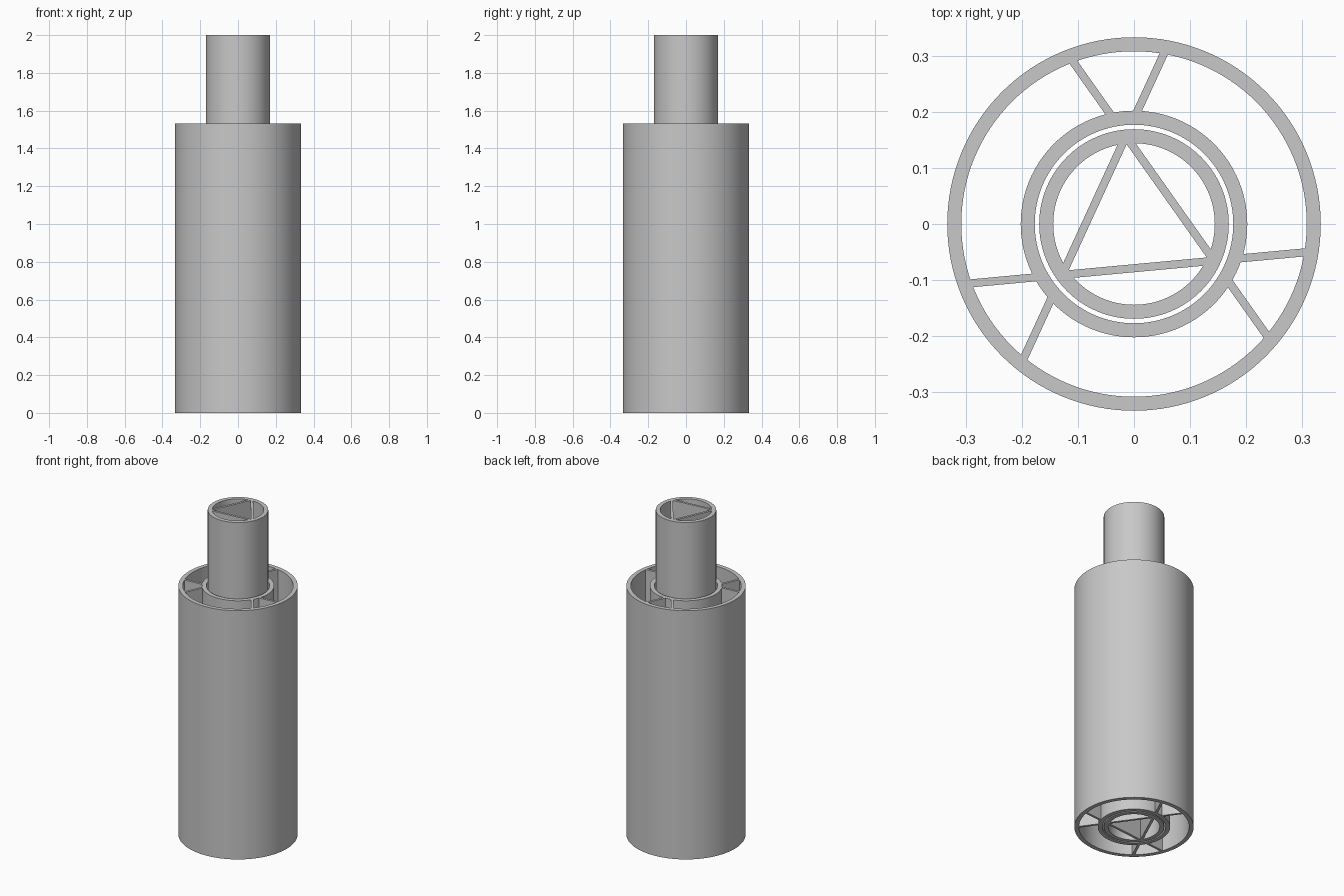
import bpy
import bmesh
from math import sqrt, radians
from mathutils import Matrix, Vector

if "Cube" in bpy.data.objects:
    bpy.data.objects.remove(bpy.data.objects["Cube"], do_unlink=True)

grey = bpy.data.materials.new("plain grey")
grey.use_nodes = True
grey.diffuse_color = (0.58, 0.58, 0.58, 1)
grey.node_tree.nodes["Principled BSDF"].inputs["Base Color"].default_value = grey.diffuse_color

BODY_HEIGHT, CORE_HEIGHT = 1.533, 2.0
RIB_OFFSET, RIB_WIDTH = 0.0785, 0.0143
RIB_ANGLES = [5.3, 125.3, 245.3]
SEGMENTS = 128


def add_object(name, bm, smooth=False):
    mesh = bpy.data.meshes.new(name)
    bm.to_mesh(mesh)
    bm.free()
    mesh.materials.append(grey)
    obj = bpy.data.objects.new(name, mesh)
    bpy.context.collection.objects.link(obj)
    if smooth:
        bpy.ops.object.select_all(action="DESELECT")
        obj.select_set(True)
        bpy.context.view_layer.objects.active = obj
        bpy.ops.object.shade_smooth_by_angle(angle=radians(30))
    return obj


def tube(name, outer, inner, height):
    """Spin a rectangular wall section around z."""
    bm = bmesh.new()
    section = [(inner, 0), (outer, 0), (outer, height), (inner, height)]
    verts = [bm.verts.new((r, 0, z)) for r, z in section]
    edges = [bm.edges.new((verts[i], verts[(i + 1) % 4])) for i in range(4)]
    bmesh.ops.spin(bm, geom=verts + edges, cent=(0, 0, 0), axis=(0, 0, 1),
                   angle=radians(360), steps=SEGMENTS, use_merge=True)
    bmesh.ops.remove_doubles(bm, verts=bm.verts, dist=1e-5)
    bmesh.ops.recalc_face_normals(bm, faces=bm.faces)
    add_object(name, bm, smooth=True)


def chord(radius):
    """Half length of the rib line inside a circle."""
    return sqrt(radius ** 2 - RIB_OFFSET ** 2)


def ribs(name, spans, height):
    """Upright plates on three chords forming a triangle."""
    bm = bmesh.new()
    for angle in RIB_ANGLES:
        turn = Matrix.Rotation(radians(angle), 4, "Z")
        for start, end in spans:
            place = Matrix.Translation(Vector(((start + end) / 2, -RIB_OFFSET, height / 2)))
            size = Matrix.Diagonal((end - start, RIB_WIDTH, height, 1))
            bmesh.ops.create_cube(bm, size=1, matrix=turn @ place @ size)
    add_object(name, bm)


# Outer body: shell, sleeve and the ribs joining them
tube("outer_shell", 0.333, 0.308, BODY_HEIGHT)
tube("inner_sleeve", 0.202, 0.177, BODY_HEIGHT)
near, far = chord(0.19), chord(0.318)
ribs("body_ribs", [(-far, -near), (near, far)], BODY_HEIGHT)

# Sliding core: tube with a triangle of ribs inside
tube("core_tube", 0.169, 0.144, CORE_HEIGHT)
half = chord(0.155)
ribs("core_ribs", [(-half, half)], CORE_HEIGHT)
